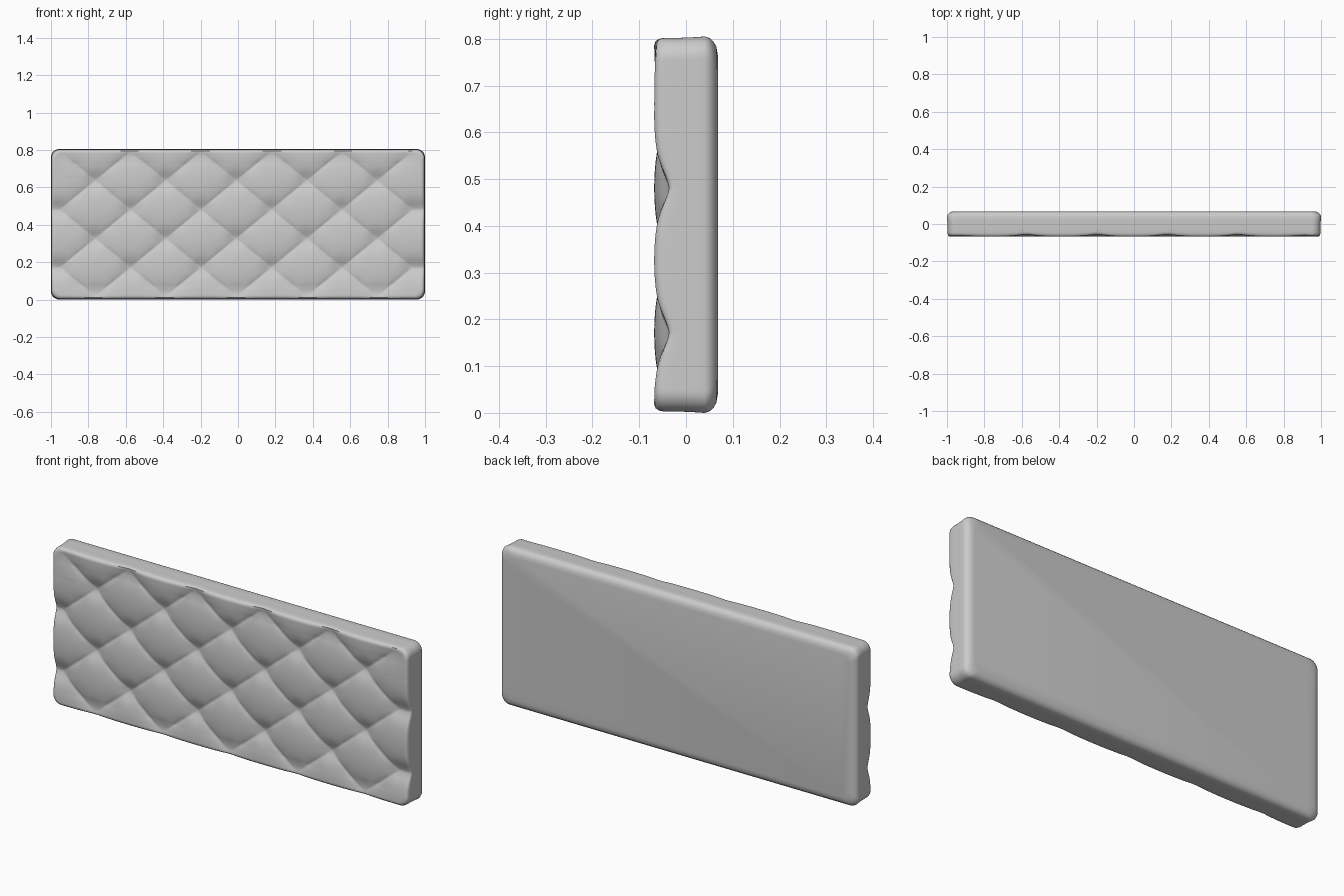
import bpy, bmesh, math

if "Cube" in bpy.data.objects:
    bpy.data.objects.remove(bpy.data.objects["Cube"])

X, Z, ZC = 1.0, 0.4025, 0.4045      # half width, half height, centre height
R = 0.045                           # corner radius in front view
NX, NZ = 300, 120                   # padding resolution
DX, DZ = 0.377, 0.31                # tufting lattice spacing
BX, BZ = -0.01, 0.328               # one button position


def tuft_depth(x, z):
    """How far the padding is pulled in at a point of the front."""
    cx = min(max(x, -0.952), 0.932)           # creases run straight out at the sides
    a, b = (cx - BX) / DX, (z - BZ) / DZ
    s = abs(math.sin(math.pi * (a + b)))
    t = abs(math.sin(math.pi * (a - b)))
    crease = 0.018 * (1 - (s * t) ** 0.5)
    # extra pull at the buttons
    i = round(a + b)
    j = round(a - b)
    ex, ez = BX + DX * (i + j) / 2, BZ + DZ * (i - j) / 2
    d2 = (cx - ex) ** 2 + (z - ez) ** 2
    pull = 0.014 * math.exp(-d2 / 0.0022)
    fade = min(1.0, 0.25 + min(z, 0.807 - z) / 0.1)
    if z > 0.66:
        fade *= 1 - max(0, (abs(x) - 0.85) / 0.15)
    return (crease + pull) * max(fade, 0)


def rounded(x, z):
    """Map a rectangle point to a rounded rectangle (z relative to centre)."""
    cx, cz = abs(x) - (X - R), abs(z) - (Z - R)
    if cx > 0 and cz > 0:
        m = max(cx, cz) / math.hypot(cx, cz)
        x = math.copysign(X - R + cx * m, x)
        z = math.copysign(Z - R + cz * m, z)
    return x, z


bm = bmesh.new()


def add_vert(x, z, inset, y, pull):
    x, z = rounded(x, z)
    x *= (X - inset) / X
    z = z * (Z - inset) / Z + ZC
    return bm.verts.new((x, y + pull * tuft_depth(x, z), z))


# tufted front
grid = [[add_vert(-X + 2 * X * i / NX, -Z + 2 * Z * j / NZ, 0.018, -0.068, 1.0)
         for i in range(NX + 1)] for j in range(NZ + 1)]
for j in range(NZ):
    for i in range(NX):
        bm.faces.new((grid[j][i], grid[j][i + 1], grid[j + 1][i + 1], grid[j + 1][i]))

# rim swept around the outline: (inset, y, share of the tuft pull)
border = ([(i, 0) for i in range(NX)] + [(NX, j) for j in range(NZ)]
          + [(i, NZ) for i in range(NX, 0, -1)] + [(0, j) for j in range(NZ, 0, -1)])
profile = [(0.010, -0.065, 0.9), (0.005, -0.058, 0.8), (0.003, -0.047, 0.6),
           (0.003, -0.02, 0.2), (0.002, 0.01, 0), (0.0, 0.04, 0), (0.003, 0.05, 0),
           (0.011, 0.059, 0), (0.022, 0.065, 0), (0.04, 0.068, 0)]
prev = [grid[j][i] for i, j in border]
n = len(border)
for inset, y, pull in profile:
    ring = [add_vert(-X + 2 * X * i / NX, -Z + 2 * Z * j / NZ, inset, y, pull)
            for i, j in border]
    for k in range(n):
        m = (k + 1) % n
        bm.faces.new((prev[k], ring[k], ring[m], prev[m]))
    prev = ring

# flat back
bm.faces.new(prev)
bmesh.ops.recalc_face_normals(bm, faces=bm.faces[:])
low = min(v.co.z for v in bm.verts)
bmesh.ops.translate(bm, verts=bm.verts[:], vec=(0, 0, -low))

mesh = bpy.data.meshes.new("tufted_headboard")
bm.to_mesh(mesh)
bm.free()
obj = bpy.data.objects.new("tufted_headboard", mesh)
bpy.context.collection.objects.link(obj)
bpy.context.view_layer.objects.active = obj
obj.select_set(True)
bpy.ops.object.shade_smooth_by_angle(angle=math.radians(40))
